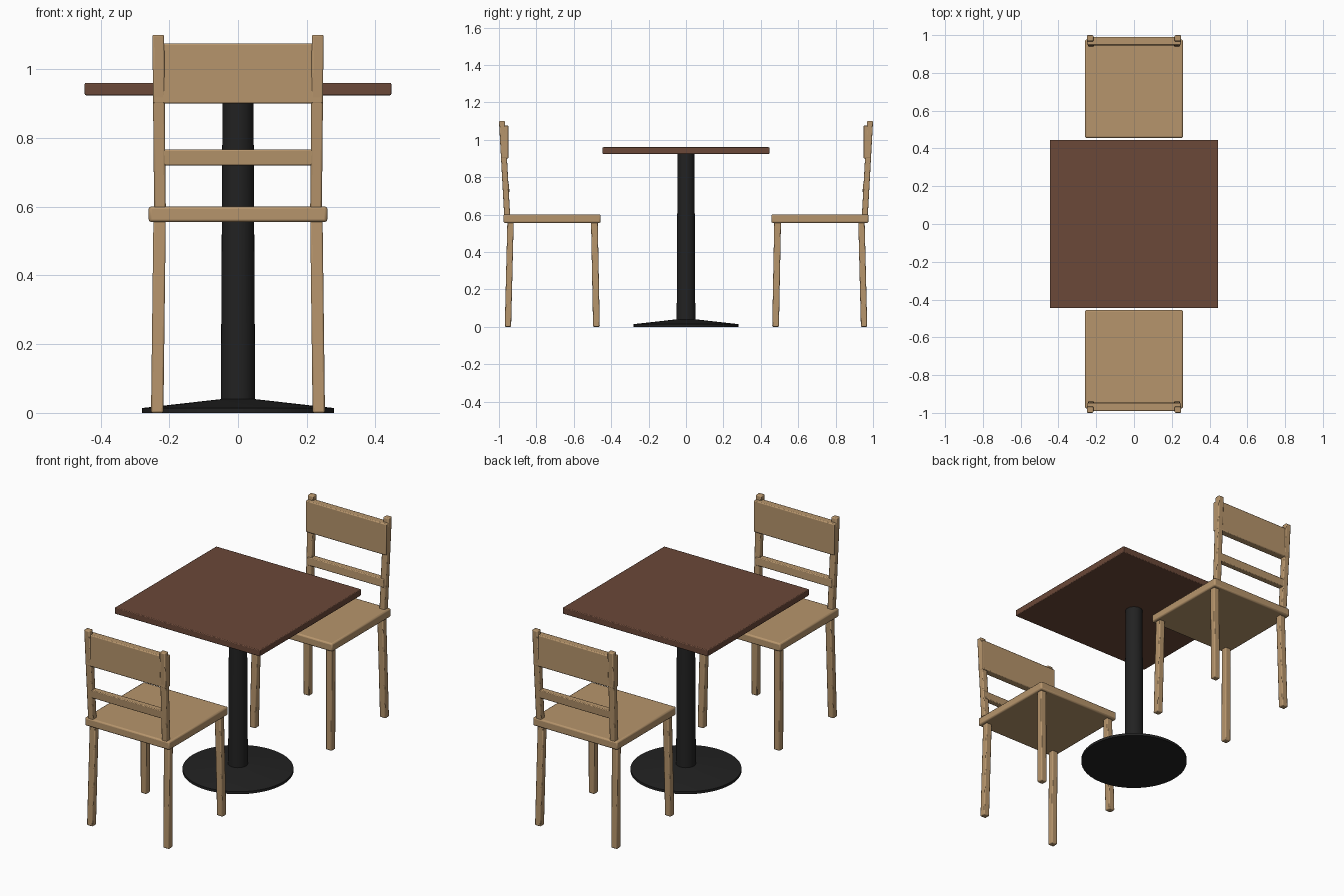
import bpy
import bmesh
from mathutils import Vector

cube = bpy.data.objects.get("Cube")
if cube:
    bpy.data.objects.remove(cube, do_unlink=True)


def material(name, color):
    m = bpy.data.materials.new(name)
    m.use_nodes = True
    m.diffuse_color = (*color, 1)
    m.node_tree.nodes["Principled BSDF"].inputs["Base Color"].default_value = (*color, 1)
    return m


oak = material("light oak", (0.47, 0.30, 0.15))
walnut = material("dark walnut", (0.145, 0.065, 0.04))
iron = material("black iron", (0.016, 0.016, 0.016))


def finish(name, bm, mat, bevel=0.0):
    mesh = bpy.data.meshes.new(name)
    bm.to_mesh(mesh)
    bm.free()
    obj = bpy.data.objects.new(name, mesh)
    bpy.context.collection.objects.link(obj)
    mesh.materials.append(mat)
    if bevel:
        mod = obj.modifiers.new("soft edges", "BEVEL")
        mod.width = bevel
        mod.segments = 2
    bpy.ops.object.select_all(action="DESELECT")
    obj.select_set(True)
    bpy.context.view_layer.objects.active = obj
    bpy.ops.object.shade_smooth_by_angle(angle=0.6)
    return obj


def bar(name, bottom, top, width, depth, mat, bevel):
    """Box running from bottom to top, with level ends."""
    a, b = Vector(bottom), Vector(top)
    bm = bmesh.new()
    bmesh.ops.create_cube(bm, size=1)
    for v in bm.verts:
        v.co = (b if v.co.z > 0 else a) + Vector((v.co.x * width, v.co.y * depth, 0))
    return finish(name, bm, mat, bevel)


def lathe(name, profile, mat, steps=48):
    bm = bmesh.new()
    verts = [bm.verts.new((r, 0, z)) for r, z in profile]
    edges = [bm.edges.new(pair) for pair in zip(verts, verts[1:])]
    bmesh.ops.spin(bm, geom=verts + edges, cent=(0, 0, 0), axis=(0, 0, 1),
                   angle=6.283185307, steps=steps)
    bmesh.ops.remove_doubles(bm, verts=bm.verts, dist=0.0001)
    bmesh.ops.recalc_face_normals(bm, faces=bm.faces)
    return finish(name, bm, mat)


# Table
bar("table_top", (0, 0, 0.924), (0, 0, 0.96), 0.892, 0.892, walnut, 0.004)
lathe("table_base", [(0, 0), (0.28, 0), (0.28, 0.014), (0.05, 0.04), (0, 0.04)], iron)
lathe("table_column", [(0, 0.03), (0.05, 0.03), (0.045, 0.926), (0, 0.926)], iron, 32)

# Chairs, one at each end, facing the table
for end, s in (("front", -1), ("back", 1)):
    def part(name, bottom, top, width, depth, bevel=0.005):
        (x0, y0, z0), (x1, y1, z1) = bottom, top
        bar(f"{end}_chair_{name}", (x0, s * y0, z0), (x1, s * y1, z1),
            width, depth, oak, bevel)

    part("seat", (0, 0.716, 0.555), (0, 0.716, 0.601), 0.52, 0.52, 0.008)
    part("backrest", (0, 0.969, 0.9), (0, 0.969, 1.075), 0.496, 0.042)
    part("rail", (0, 0.961, 0.72), (0, 0.964, 0.766), 0.472, 0.034, 0.004)
    for side, x in (("right", -1), ("left", 1)):
        part(f"{side}_inner_leg", (x * 0.235, 0.479, 0), (x * 0.228, 0.49, 0.57), 0.036, 0.036)
        part(f"{side}_outer_leg", (x * 0.235, 0.952, 0), (x * 0.228, 0.938, 0.57), 0.036, 0.034)
        part(f"{side}_post", (x * 0.227, 0.956, 0.59), (x * 0.232, 0.984, 1.1), 0.034, 0.032)
